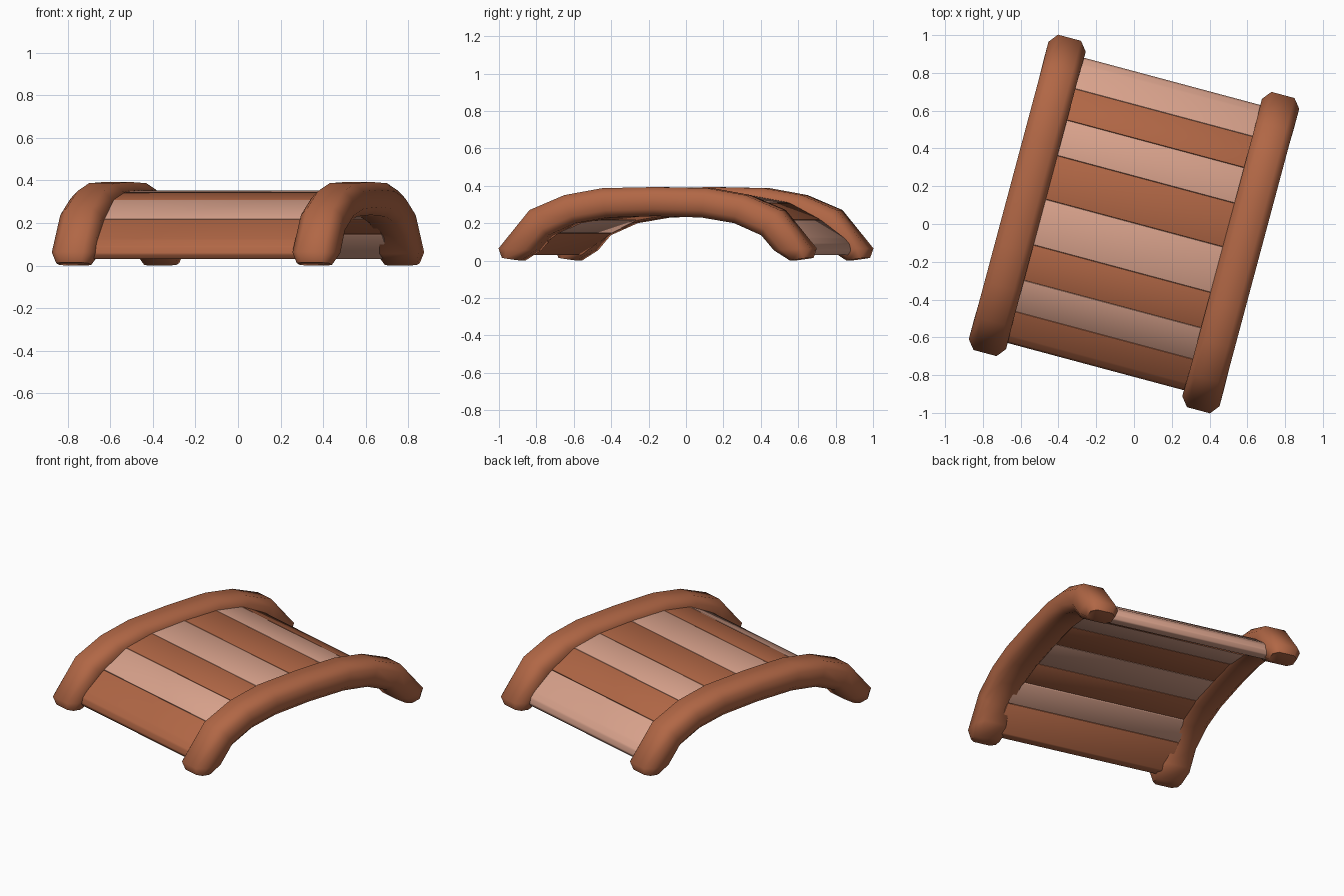
import bpy, bmesh, math
from mathutils import Matrix

if "Cube" in bpy.data.objects:
    bpy.data.objects.remove(bpy.data.objects["Cube"])

TURN = Matrix.Rotation(math.radians(-15), 4, 'Z')


def material(name, rgb):
    m = bpy.data.materials.new(name)
    m.diffuse_color = (*rgb, 1)
    m.use_nodes = True
    m.node_tree.nodes["Principled BSDF"].inputs["Base Color"].default_value = m.diffuse_color
    return m


brown = material("red_brown_wood", (0.44, 0.135, 0.06))
light = material("pale_pink_wood", (0.69, 0.36, 0.26))


def finish(name, bm, mat, angle):
    bmesh.ops.recalc_face_normals(bm, faces=bm.faces[:])
    bm.transform(TURN)
    me = bpy.data.meshes.new(name)
    bm.to_mesh(me)
    bm.free()
    me.materials.append(mat)
    ob = bpy.data.objects.new(name, me)
    bpy.context.collection.objects.link(ob)
    bpy.ops.object.select_all(action='DESELECT')
    ob.select_set(True)
    bpy.context.view_layer.objects.active = ob
    bpy.ops.object.shade_smooth_by_angle(angle=math.radians(angle))
    return ob


def skin(bm, rings):
    rows = [[bm.verts.new(p) for p in ring] for ring in rings]
    n = len(rows[0])
    for a, b in zip(rows, rows[1:]):
        for i in range(n):
            j = (i + 1) % n
            bm.faces.new((a[i], a[j], b[j], b[i]))
    bm.faces.new(rows[0])
    bm.faces.new(rows[-1])


# Rails: octagonal section swept between an outer and an inner arch line
# (outer y, outer z, inner y, inner z, half width)
half = [(0.85, 0.015, 0.745, 0.0, 0.078),
        (0.864, 0.065, 0.66, 0.055, 0.102),
        (0.693, 0.27, 0.59, 0.135, 0.1),
        (0.50, 0.35, 0.44, 0.2, 0.1),
        (0.29, 0.387, 0.26, 0.23, 0.1)]
stations = half + [(0, 0.393, 0, 0.238, 0.1)] + \
    [(-a, b, -c, d, w) for a, b, c, d, w in reversed(half)]
octagon = [(1, .52), (.62, 1), (-.62, 1), (-1, .52),
           (-1, -.52), (-.62, -1), (.62, -1), (1, -.52)]

for side, x in (("left", -0.585), ("right", 0.585)):
    bm = bmesh.new()
    skin(bm, [[(x + s * w, (oy + iy) / 2 + t * (oy - iy) / 2,
                (oz + iz) / 2 + t * (oz - iz) / 2) for s, t in octagon]
              for oy, oz, iy, iz, w in stations])
    finish(side + "_rail", bm, brown, 52)

# Deck planks: each joint lists (y, z) from the top surface to the underside;
# the outermost joint is the rounded end of the deck
joints = [[(0.745, 0.122), (0.775, 0.09), (0.783, 0.055), (0.765, 0.03), (0.715, 0.03)],
          [(0.612, 0.22), (0.56, 0.145)],
          [(0.44, 0.31), (0.415, 0.215)],
          [(0.245, 0.345), (0.235, 0.247)]]
joints = joints + [[(0.005, 0.352), (0.005, 0.252)]] + \
    [[(-y, z) for y, z in j] for j in reversed(joints)]

for k, (p, q) in enumerate(zip(joints, joints[1:])):
    bm = bmesh.new()
    section = p + q[::-1]
    skin(bm, [[(x, y, z) for y, z in section] for x in (-0.55, 0.55)])
    bmesh.ops.bevel(bm, geom=bm.edges[:], offset=0.006, segments=2,
                    profile=0.5, affect='EDGES')
    finish(f"deck_plank_{k + 1}", bm, brown if k % 2 else light, 40)
